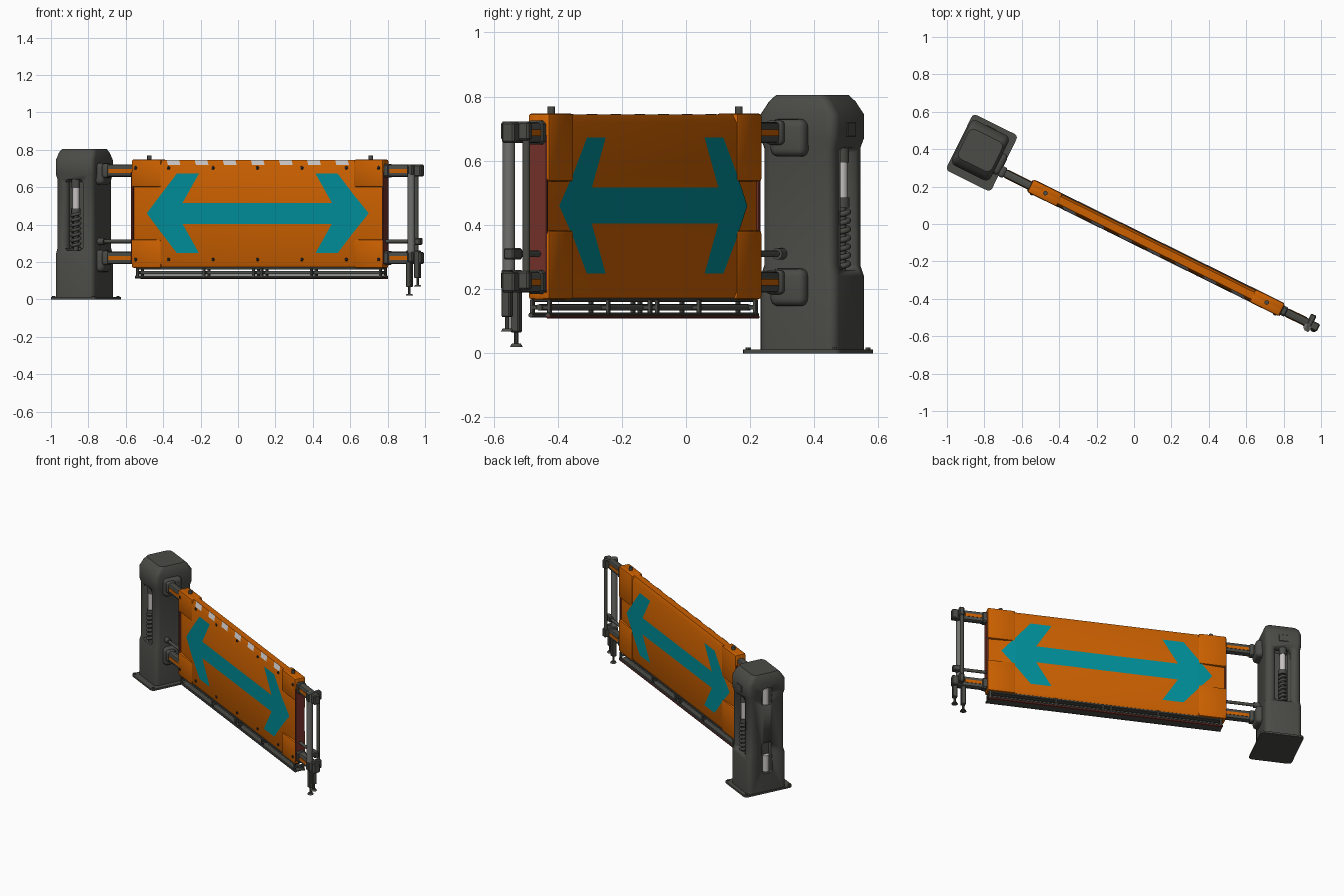
import bpy, bmesh, math
from mathutils import Vector, Matrix

if "Cube" in bpy.data.objects:
    bpy.data.objects.remove(bpy.data.objects["Cube"])

ANG = math.radians(-26.3)          # whole barrier is turned about z; parts use local u, v, z
V0, U0 = -0.062, 0.1625            # panel centre line and panel middle
PU, PV = -0.911, -0.011            # post centre


def mat(name, r, g, b):
    m = bpy.data.materials.new(name)
    m.diffuse_color = (r, g, b, 1)
    m.use_nodes = True
    m.node_tree.nodes["Principled BSDF"].inputs["Base Color"].default_value = m.diffuse_color
    return m


GREY = mat("dark_grey", 0.070, 0.072, 0.062)
ORANGE = mat("orange", 0.60, 0.118, 0.0)
TEAL = mat("teal", 0.0, 0.27, 0.32)
RED = mat("maroon", 0.17, 0.03, 0.022)
PALE = mat("pale_grey", 0.57, 0.54, 0.54)
STEEL = mat("steel_grey", 0.16, 0.165, 0.155)
BLACK = mat("near_black", 0.025, 0.025, 0.025)


def finish(bm, name, m, smooth=True):
    me = bpy.data.meshes.new(name)
    bm.to_mesh(me)
    bm.free()
    o = bpy.data.objects.new(name, me)
    bpy.context.collection.objects.link(o)
    o.rotation_euler.z = ANG
    me.materials.append(m)
    if smooth:
        bpy.ops.object.select_all(action='DESELECT')
        o.select_set(True)
        bpy.context.view_layer.objects.active = o
        bpy.ops.object.shade_smooth_by_angle(angle=math.radians(35))
    return o


def box(name, m, u, v, z, bev=0.004, seg=1):
    """Box from (min, max) ranges with bevelled edges."""
    bm = bmesh.new()
    size = [r[1] - r[0] for r in (u, v, z)]
    mid = [(r[1] + r[0]) / 2 for r in (u, v, z)]
    bmesh.ops.create_cube(bm, size=1, matrix=Matrix.Translation(mid) @ Matrix.Diagonal((*size, 1)))
    if bev:
        bmesh.ops.bevel(bm, geom=bm.edges[:], offset=bev, segments=seg, profile=0.5, affect='EDGES')
    return finish(bm, name, m)


def rod(name, m, a, b, r, r2=None, n=16):
    """Cylinder or cone between two points."""
    a, b = Vector(a), Vector(b)
    bm = bmesh.new()
    q = (b - a).to_track_quat('Z', 'Y').to_matrix().to_4x4()
    bmesh.ops.create_cone(bm, cap_ends=True, segments=n, radius1=r, radius2=r if r2 is None else r2,
                          depth=(b - a).length, matrix=Matrix.Translation((a + b) / 2) @ q)
    return finish(bm, name, m)


def loft(name, m, rings):
    bm = bmesh.new()
    vs = [[bm.verts.new(p) for p in ring] for ring in rings]
    n = len(vs[0])
    for a, b in zip(vs, vs[1:]):
        for i in range(n):
            bm.faces.new((a[i], a[(i + 1) % n], b[(i + 1) % n], b[i]))
    bm.faces.new(vs[0])
    bm.faces.new(vs[-1])
    bmesh.ops.recalc_face_normals(bm, faces=bm.faces[:])
    return finish(bm, name, m)


def plate(name, m, pts):
    bm = bmesh.new()
    bm.faces.new([bm.verts.new(p) for p in pts])
    return finish(bm, name, m, False)


def rounded(hu, hv, z, r=0.03, cu=PU, cv=PV):
    pts = []
    for k, (sx, sy) in enumerate(((1, 1), (-1, 1), (-1, -1), (1, -1))):
        for j in range(5):
            t = math.pi / 2 * (k + j / 4)
            pts.append((cu + sx * (hu - r) + r * math.cos(t), cv + sy * (hv - r) + r * math.sin(t), z))
    return pts


# Post with waist, sloped top and cut slots
post = loft("post_body", GREY, [rounded(*r) for r in (
    (.115, .134, .005), (.115, .134, .24), (.110, .124, .275), (.110, .124, .64),
    (.115, .134, .67), (.115, .134, .745), (.109, .108, .785), (.100, .088, .805))])
cuts = [((PU - .052, PU + .052), (PV + .06, PV + .2), (.26, .64)),
        ((PU - .052, PU + .052), (PV - .2, PV - .06), (.26, .64)),
        ((PU - .2, PU - .085), (PV - .035, PV + .035), (.59, .71)),
        ((PU - .2, PU - .085), (PV - .035, PV + .035), (.13, .34))]
cutters = [box("slot_cutter", GREY, *c, bev=.012) for c in cuts]
for c in cutters:
    mod = post.modifiers.new("slot", 'BOOLEAN')
    mod.object, mod.operation, mod.solver = c, 'DIFFERENCE', 'EXACT'
    bpy.ops.object.select_all(action='DESELECT')
    bpy.context.view_layer.objects.active = post
    bpy.ops.object.modifier_apply(modifier=mod.name)
for c in cutters:
    bpy.data.objects.remove(c)

loft("post_base_plate", GREY, [rounded(.134, .168, z, .022, -.898, -.019) for z in (0, .012)])
for du in (-.118, .118):
    for dv in (-.15, .15):
        rod("base_bolt", GREY, (-.898 + du, -.019 + dv, .01), (-.898 + du, -.019 + dv, .018), .009, n=6)

# Spring and lamp tube in each side slot
for sg in (-1, 1):
    u, v = PU, PV + sg * .102
    rod("lamp_tube", PALE, (u, v, .47), (u, v, .605), .019)
    rod("lamp_cap", GREY, (u, v, .595), (u, v, .64), .023)
    rod("spring_core", GREY, (u, v, .26), (u, v, .46), .014)
    rod("spring_collar", GREY, (u, v, .455), (u, v, .485), .025)
    cu = bpy.data.curves.new("spring_coil", 'CURVE')
    cu.dimensions, cu.bevel_depth, cu.bevel_resolution = '3D', .009, 2
    sp = cu.splines.new('POLY')
    sp.points.add(7 * 14)
    for i, p in enumerate(sp.points):
        t = i / 14
        p.co = (u + .021 * math.cos(t * math.tau), v + .021 * math.sin(t * math.tau), .27 + t * .027, 1)
    cu.materials.append(GREY)
    ob = bpy.data.objects.new("spring_coil", cu)
    bpy.context.collection.objects.link(ob)
    ob.rotation_euler.z = ANG
box("post_side_badge", GREY, (PU - .03, PU + .03), (PV + .13, PV + .137), (.675, .72), .002)
for z0, z1 in ((.595, .705), (.14, .25)):
    rod("rear_lamp", PALE, (PU - .092, PV, z0), (PU - .092, PV, z1), .021)


# Panel with tapered ends
def section(s, h):
    prof = [(-h, .19), (-h, .72), (-h * .6, .745), (h * .6, .745), (h, .72), (h, .19), (h * .7, .17), (-h * .7, .17)]
    return [(U0 + s, V0 + v, z) for v, z in prof]


loft("panel", ORANGE, [section(-.745, .020), section(-.575, .033), section(.575, .033), section(.745, .020)])
for sg in (-1, 1):
    ru = lambda a, b: tuple(sorted((U0 + sg * a, U0 + sg * b)))
    # corner caps are short on the front and taller on the back
    for z in ((.60, .748), (.168, .32)):
        box("front_corner_cap", ORANGE, ru(.575, .75), (V0 - .038, V0 + .012), z, .010, 2)
    for z in ((.535, .748), (.168, .383)):
        box("back_corner_cap", ORANGE, ru(.575, .75), (V0 - .010, V0 + .038), z, .010, 2)
    box("panel_end_face", RED, ru(.742, .753), (V0 - .034, V0 + .030), (.19, .68), .002)
    u = U0 + sg * .66
    rod("top_pin", GREY, (u, V0, .74), (u, V0, .769), .012)

# Double arrow on both faces, its tips following the tapered ends
half = [(.575, .100), (.48, .212), (.348, .212), (.445, .056)]
loop = half + [(-s, z) for s, z in half[::-1]] + [(-s, -z) for s, z in half] + [(s, -z) for s, z in half[::-1]]
for side in (-1, 1):
    P = lambda s, z, h: (U0 + s, V0 + side * h, .46 + z)
    plate("arrow", TEAL, [P(s, z, .035) for s, z in loop][::-side])
    for sg in (-1, 1):
        tri = [P(sg * .575, -.100, .035), P(sg * .662, 0, .0285), P(sg * .575, .100, .035)]
        plate("arrow_tip", TEAL, tri[::-side * sg])

# Pale dashes on the front top chamfer, and screws on the front
for i in range(-3, 4):
    s = U0 + i * .1675
    plate("top_dash", PALE, [(s - .03, V0 - .0355, .718), (s + .045, V0 - .0355, .718),
                             (s + .03, V0 - .0215, .7465), (s - .045, V0 - .0215, .7465)])
for s in (-.725, -.53, -.265, 0, .265, .53, .725):
    for z in (.703, .213):
        d = .037 if abs(s) > .6 else .032
        rod("panel_screw", BLACK, (U0 + s, V0 - d, z), (U0 + s, V0 - d - .006, z), .010, .007, 10)

# Underslung rail frame, with a maroon strip along its rear lower edge
L = (U0 - .728, U0 + .745)
box("rail_top_strip", GREY, (L[0], L[1] - .01), (V0 - .026, V0 + .026), (.160, .173), .003)
box("rail_bottom_plate", GREY, L, (V0 - .026, V0 + .026), (.113, .120), .002)
box("rail_rear_strip", RED, L, (V0 + .024, V0 + .039), (.109, .118), .002)
for v in (V0 - .03, V0 + .03):
    rod("rail_lower_bar", GREY, (L[0], v, .119), (L[1], v, .119), .0075, n=10)
rod("rail_middle_bar", GREY, (L[0], V0, .143), (L[1], V0, .143), .010, n=12)
for s in (-.715, -.32, -.025, .025, .32, .732):
    for v in (V0 - .03, V0 + .03):
        box("rail_bracket", GREY, (U0 + s - .007, U0 + s + .007), (v - .006, v + .006), (.113, .168), .002)
    box("rail_crossbar", GREY, (U0 + s - .007, U0 + s + .007), (V0 - .03, V0 + .03), (.136, .150), .002)

# Two telescopic arms with orange strips, mounts on the post and clamps at the far end
for z in (.688, .222):
    box("arm", GREY, (-.80, 1.09), (V0 - .022, V0 + .022), (z - .033, z + .033), .012, 2)
    for sg in (-1, 1):
        for a, b in ((-.73, -.59), (.945, 1.05)):
            box("arm_strip", ORANGE, (a, b), sorted((V0 + sg * .02, V0 + sg * .0245)), (z - .011, z + .009), 0)
    box("post_mount", GREY, (-.83, -.762), (-.092, .030), (z - .075, z + .042), .024, 4)
    box("arm_collar", GREY, (-.77, -.735), (V0 - .03, V0 + .03), (z - .038, z + .038), .014, 3)
    box("panel_collar", GREY, (.905, .945), (V0 - .027, V0 + .027), (z - .037, z + .037), .010)
    box("end_block", GREY, (1.07, 1.131), (V0 - .022, V0 + .022), (z - .032, z + .032), .006)
    box("tube_clamp", GREY, (1.062, 1.094), (-.105, -.008), (z - .024, z + .034), .006)
rod("lower_rod", GREY, (-.82, V0, .31), (1.12, V0, .31), .010, n=12)
rod("rod_mount", GREY, (-.82, V0, .31), (-.765, V0, .31), .018)
box("rod_clamp", GREY, (1.06, 1.125), (V0 - .018, V0 + .018), (.292, .328), .005)

# Upright tubes and adjustable feet
rod("front_upright", STEEL, (1.075, -.085, .20), (1.075, -.085, .722), .020, n=20)
rod("rear_upright", GREY, (1.075, -.024, .20), (1.075, -.024, .722), .012)
for u, v, low in ((1.056, -.068, .02), (1.108, -.074, .068)):
    box("foot_sleeve", GREY, (u - .015, u + .015), (v - .015, v + .015), (low + .045, .26), .004)
    rod("foot_screw", GREY, (u, v, low + .005), (u, v, low + .05), .007, n=10)
    rod("foot_pad", GREY, (u, v, low), (u, v, low + .010), .020, .014)
